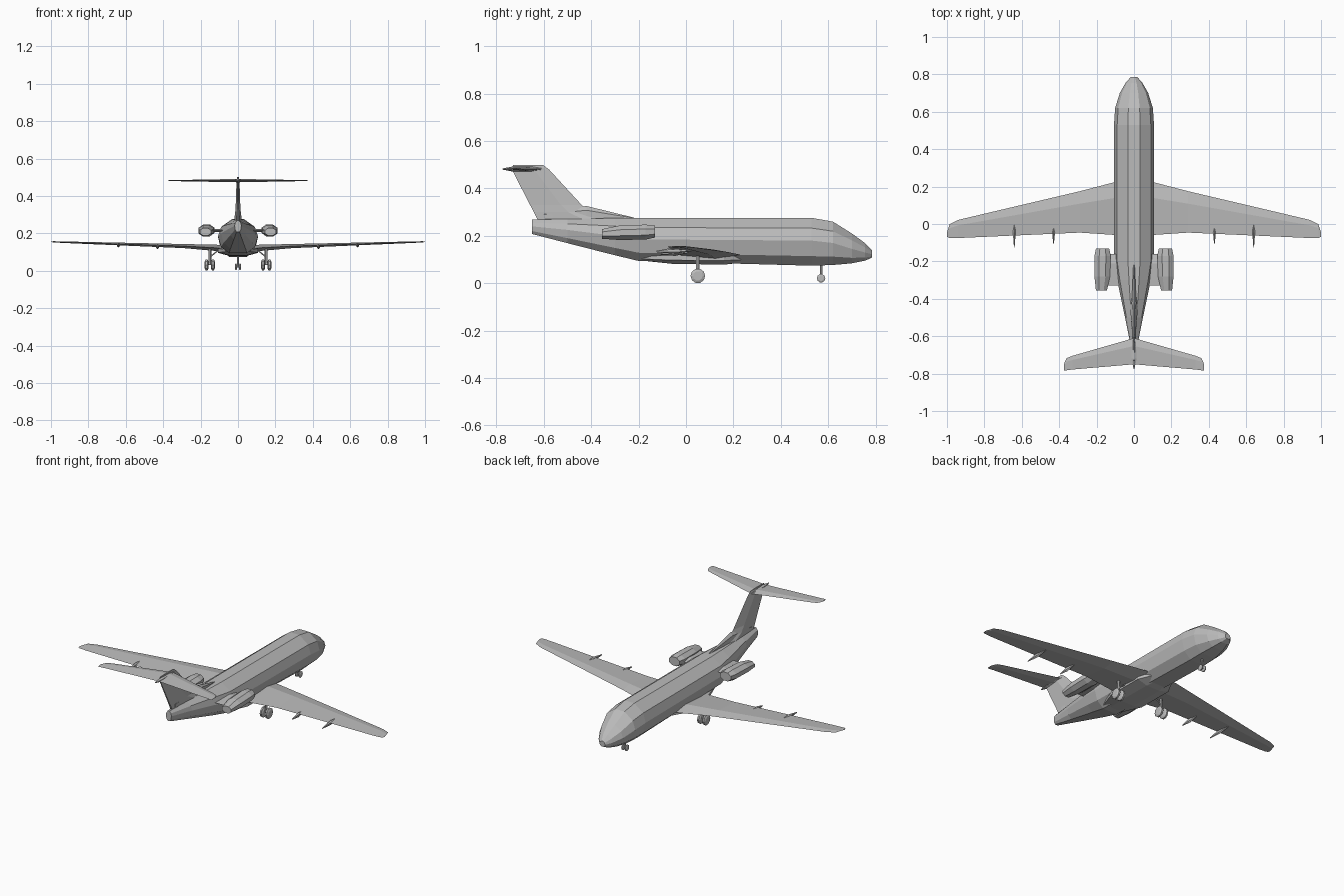
import bpy, bmesh, math
from mathutils import Vector

cube = bpy.data.objects.get("Cube")
if cube:
    bpy.data.objects.remove(cube)

grey = bpy.data.materials.new("light_grey")
grey.use_nodes = True
GREY = (0.5, 0.5, 0.5, 1)
grey.diffuse_color = GREY
grey.node_tree.nodes["Principled BSDF"].inputs["Base Color"].default_value = GREY


def loft(name, rings, mirror=False):
    """Skin a list of equal-length rings and cap both ends."""
    bm = bmesh.new()
    rows = [[bm.verts.new(p) for p in ring] for ring in rings]
    n = len(rows[0])
    for a, b in zip(rows, rows[1:]):
        for i in range(n):
            j = (i + 1) % n
            bm.faces.new((a[i], a[j], b[j], b[i]))
    bm.faces.new(rows[0])
    bm.faces.new(rows[-1][::-1])
    bmesh.ops.recalc_face_normals(bm, faces=bm.faces)
    mesh = bpy.data.meshes.new(name)
    bm.to_mesh(mesh)
    bm.free()
    mesh.materials.append(grey)
    obj = bpy.data.objects.new(name, mesh)
    bpy.context.collection.objects.link(obj)
    if mirror:
        mod = obj.modifiers.new("mirror", 'MIRROR')
        mod.use_axis[0] = True
        mod.use_mirror_merge = False
    return obj


def oval(x, y, z, rx, rz, sides=8, turn=0.5):
    """Ring across the length of the aircraft."""
    return [(x + rx * math.cos((i + turn) * math.tau / sides), y,
             z + rz * math.sin((i + turn) * math.tau / sides)) for i in range(sides)]


def body_ring(y, half, low, high, mid):
    """Fuselage section: flat belly, full sides and a narrow roof."""
    right = [(0.45, low), (0.85, low + (mid - low) * 0.38), (1.0, mid),
             (0.84, mid + (high - mid) * 0.55), (0.3, high)]
    pts = [(half * u, y, z) for u, z in right]
    return pts + [(-x, y, z) for x, y, z in reversed(pts)]


def aerofoil(x, lead, trail, z, thick):
    """Thin lens section of a wing, running fore and aft."""
    chord = lead - trail
    return [(x, lead, z), (x, lead - chord * 0.3, z + thick * 0.5),
            (x, trail, z), (x, lead - chord * 0.35, z - thick * 0.5)]


def strut(name, start, end, r, mirror=False):
    """Six-sided bar between two points."""
    a, b = Vector(start), Vector(end)
    turn = (b - a).to_track_quat('Z', 'Y')
    ring = [turn @ Vector((r * math.cos(i * math.tau / 6), r * math.sin(i * math.tau / 6), 0))
            for i in range(6)]
    return loft(name, [[a + p for p in ring], [b + p for p in ring]], mirror)


def wheel(name, x, y, z, r, width):
    """Ten-sided tyre with bevelled shoulders, mirrored to the other side."""
    rings = []
    for dx, k in ((-0.5, 0.65), (-0.25, 1), (0.25, 1), (0.5, 0.65)):
        rings.append([(x + dx * width, y + r * k * math.cos(i * math.tau / 10),
                       z + r * k * math.sin(i * math.tau / 10)) for i in range(10)])
    return loft(name, rings, True)


# Fuselage, nose to tail: y, half width, belly, roof, widest height
loft("fuselage", [body_ring(*s) for s in (
    (0.785, 0.018, 0.108, 0.14, 0.122),
    (0.755, 0.045, 0.095, 0.17, 0.13),
    (0.70, 0.076, 0.084, 0.21, 0.145),
    (0.62, 0.101, 0.077, 0.26, 0.17),
    (0.53, 0.107, 0.074, 0.276, 0.18),
    (-0.20, 0.107, 0.094, 0.276, 0.185),
    (-0.30, 0.090, 0.118, 0.275, 0.20),
    (-0.50, 0.048, 0.169, 0.272, 0.225),
    (-0.65, 0.018, 0.208, 0.268, 0.24))])

# Belly fairing between the wings
loft("belly_fairing", [oval(0, y, 0.108, rx, rz) for y, rx, rz in (
    (0.26, 0.06, 0.02), (0.16, 0.115, 0.032), (-0.06, 0.115, 0.028), (-0.2, 0.06, 0.012))])

# Main wings
loft("wing", [aerofoil(*s) for s in (
    (0.0, 0.245, -0.07, 0.112, 0.036), (0.11, 0.222, -0.058, 0.122, 0.034),
    (0.29, 0.175, -0.046, 0.132, 0.022), (0.94, 0.022, -0.075, 0.153, 0.008),
    (0.985, 0.0, -0.075, 0.155, 0.006), (1.0, -0.045, -0.068, 0.155, 0.004))], True)

# Flap track fairings under the trailing edges
for label, x, front, back, z in (("inner", 0.43, 0.01, -0.105, 0.131),
                                 ("outer", 0.64, 0.035, -0.125, 0.14)):
    mid = (front + back) / 2
    loft(label + "_flap_fairing", [oval(x, front, z, 0.002, 0.003, 6),
                                   oval(x, mid, z - 0.002, 0.009, 0.014, 6),
                                   oval(x, back, z - 0.006, 0.002, 0.003, 6)], True)

# Rear engines and their pylons
loft("engine", [oval(*s) for s in (
    (0.168, -0.13, 0.218, 0.038, 0.027), (0.168, -0.17, 0.216, 0.047, 0.034),
    (0.170, -0.28, 0.213, 0.045, 0.033), (0.174, -0.355, 0.208, 0.032, 0.022))], True)
loft("engine_pylon", [aerofoil(0.05, -0.16, -0.33, 0.215, 0.018),
                      aerofoil(0.15, -0.16, -0.33, 0.215, 0.018)], True)


def fin_ring(z, lead, trail, half):
    chord = lead - trail
    return [(0, lead, z), (half, lead - chord * 0.4, z), (half * 0.3, trail, z),
            (-half * 0.3, trail, z), (-half, lead - chord * 0.4, z)]


# Tail fin with its dorsal fillet
loft("tail_fin", [fin_ring(*s) for s in (
    (0.255, -0.26, -0.62, 0.022), (0.30, -0.40, -0.642, 0.017),
    (0.33, -0.44, -0.658, 0.013), (0.48, -0.578, -0.735, 0.008),
    (0.50, -0.605, -0.73, 0.004))])
loft("dorsal_fillet", [oval(0, y, z, rx, rz, 6) for y, z, rx, rz in (
    (-0.22, 0.273, 0.004, 0.004), (-0.42, 0.29, 0.014, 0.036), (-0.6, 0.28, 0.012, 0.02))])

# Tailplane and the bullet at its centre
loft("tailplane", [aerofoil(*s) for s in (
    (0.0, -0.61, -0.75, 0.482, 0.018), (0.33, -0.705, -0.778, 0.482, 0.006),
    (0.36, -0.717, -0.782, 0.482, 0.005), (0.373, -0.745, -0.782, 0.482, 0.003))], True)
loft("tail_bullet", [oval(0, y, 0.482, r, r * 0.8, 6) for y, r in (
    (-0.60, 0.003), (-0.65, 0.016), (-0.72, 0.016), (-0.775, 0.003))])

# Main landing gear
strut("main_gear_leg", (0.15, 0.05, 0.125), (0.15, 0.05, 0.035), 0.008, True)
strut("main_gear_axle", (0.13, 0.05, 0.035), (0.175, 0.05, 0.035), 0.006, True)
strut("main_gear_brace", (0.105, 0.05, 0.11), (0.148, 0.05, 0.075), 0.004, True)
for label, x in (("inner", 0.134), ("outer", 0.168)):
    wheel(label + "_main_wheel", x, 0.05, 0.031, 0.031, 0.02)

# Nose landing gear
strut("nose_gear_leg", (0, 0.57, 0.085), (0, 0.57, 0.022), 0.006)
strut("nose_gear_axle", (-0.012, 0.57, 0.022), (0.012, 0.57, 0.022), 0.004)
wheel("nose_wheel", 0.011, 0.57, 0.021, 0.018, 0.011)
